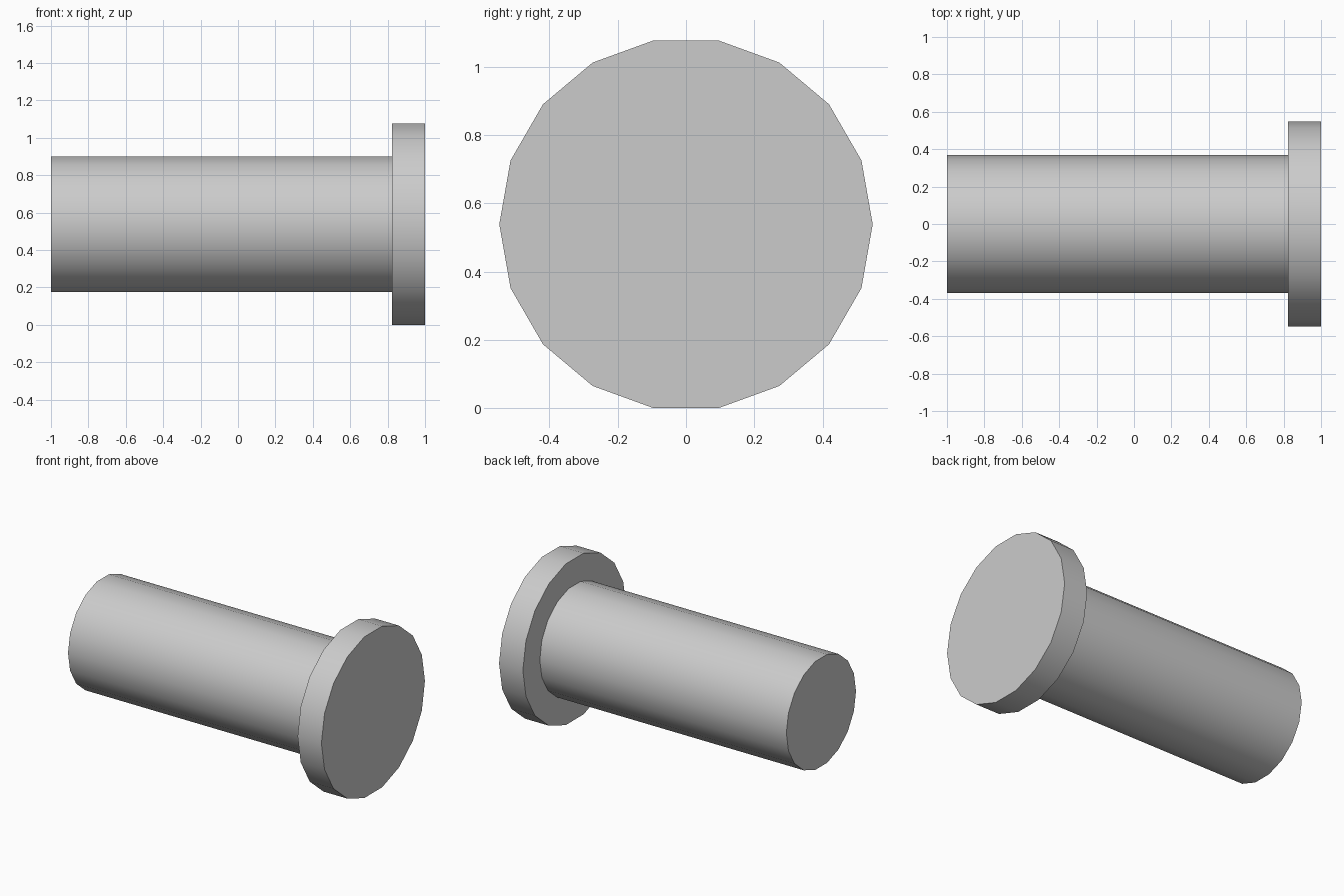
import bpy, bmesh
from math import cos, sin, pi

if "Cube" in bpy.data.objects:
    bpy.data.objects.remove(bpy.data.objects["Cube"])

SIDES = 18
SHAFT_R, HEAD_R = 0.368, 0.547
AXIS_Z = HEAD_R * cos(pi / SIDES)  # head rests on a flat side

# Outline of the pin along x: (x, radius)
profile = [(-1.0, SHAFT_R), (0.824, SHAFT_R), (0.824, HEAD_R), (1.0, HEAD_R)]

bm = bmesh.new()
rings = []
for x, r in profile:
    rings.append([bm.verts.new((x, r * cos(2 * pi * i / SIDES),
                                AXIS_Z + r * sin(2 * pi * i / SIDES)))
                  for i in range(SIDES)])

# Shaft wall, shoulder under the head, and rim
for a, b in zip(rings, rings[1:]):
    for i in range(SIDES):
        j = (i + 1) % SIDES
        bm.faces.new((a[i], a[j], b[j], b[i]))

# End caps
bm.faces.new(rings[0])
bm.faces.new(rings[-1])
bmesh.ops.recalc_face_normals(bm, faces=bm.faces)

mesh = bpy.data.meshes.new("headed_pin")
bm.to_mesh(mesh)
bm.free()
pin = bpy.data.objects.new("headed_pin", mesh)
bpy.context.collection.objects.link(pin)

# Smooth round walls, sharp rims
bpy.context.view_layer.objects.active = pin
pin.select_set(True)
bpy.ops.object.shade_smooth_by_angle(angle=pi / 6)
